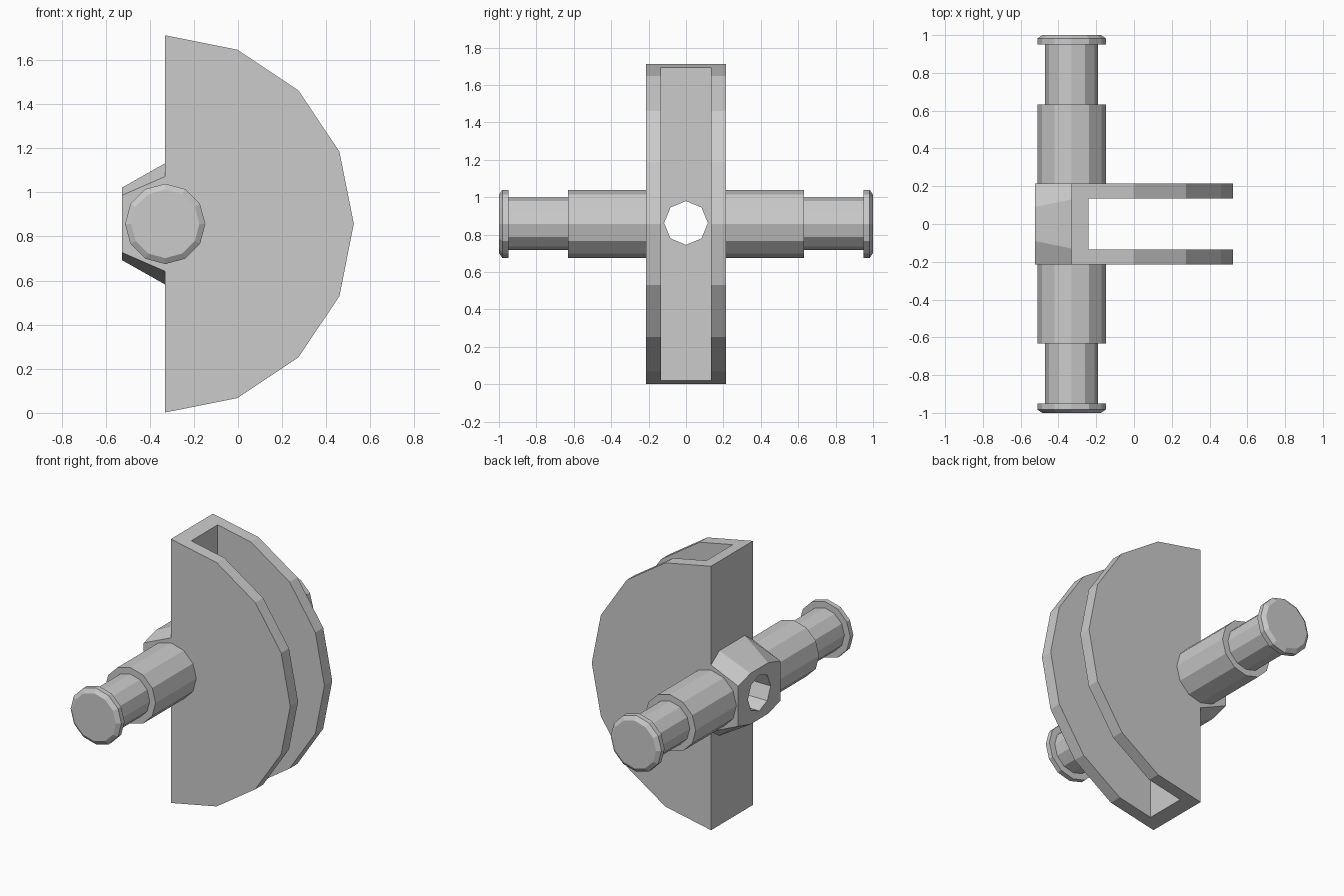
import bpy, bmesh
from math import sin, cos, pi

if "Cube" in bpy.data.objects:
    bpy.data.objects.remove(bpy.data.objects["Cube"])

CX, CZ = -0.33, 0.857      # axle centre
R = 0.855                  # half-disc radius


def loft(name, rings, close=True):
    """Skin a list of equal-length point rings and cap both ends."""
    bm = bmesh.new()
    vs = [[bm.verts.new(p) for p in ring] for ring in rings]
    n = len(vs[0])
    for a, b in zip(vs, vs[1:]):
        for i in range(n):
            j = (i + 1) % n
            bm.faces.new((a[i], a[j], b[j], b[i]))
    bm.faces.new(vs[0])
    bm.faces.new(vs[-1])
    bmesh.ops.recalc_face_normals(bm, faces=bm.faces)
    me = bpy.data.meshes.new(name)
    bm.to_mesh(me)
    bm.free()
    ob = bpy.data.objects.new(name, me)
    bpy.context.collection.objects.link(ob)
    return ob


def cut(ob, cutter):
    m = ob.modifiers.new("cut", 'BOOLEAN')
    m.operation = 'DIFFERENCE'
    m.solver = 'EXACT'
    m.object = cutter
    cutter.hide_render = True
    cutter.display_type = 'WIRE'


# half-disc housing
arc = [(CX + R * cos(t), CZ + R * sin(t)) for t in [-pi / 2 + pi * i / 8 for i in range(9)]]
housing = loft("housing", [[(x, y, z) for x, z in arc] for y in (-0.215, 0.215)])

# tapered boss on the flat back: half width and half height of the flat top and side corner
def boss_ring(x, top_y, top_z, side_z):
    q = [(0.215, side_z), (top_y, top_z), (-top_y, top_z), (-0.215, side_z)]
    q += [(-y, -z) for y, z in q]
    return [(x, y, CZ + z) for y, z in q]

boss = loft("back_boss", [boss_ring(CX, 0.13, 0.275, 0.215), boss_ring(-0.525, 0.09, 0.165, 0.13)])

# slot and octagonal hole cutters
slot = loft("slot_cutter", [[(x, y, z) for x, y in
            ((-0.24, -0.135), (1, -0.135), (1, 0.135), (-0.24, 0.135))] for z in (-0.5, 2.3)])
hole = loft("hole_cutter", [[(x, 0.117 * cos(i * pi / 4), CZ + 0.005 + 0.117 * sin(i * pi / 4))
            for i in range(8)] for x in (-0.8, 0.0)])
cut(housing, slot)
cut(housing, hole)
cut(boss, hole)

# stepped, flanged axle stub, mirrored to both sides
steps = [(0.21, 0.182), (0.632, 0.182), (0.632, 0.14), (0.95, 0.14),
         (0.95, 0.182), (0.982, 0.182), (1.0, 0.155)]
axle = loft("axle_stubs", [[(CX + r * cos(i * pi / 6), y, CZ + r * sin(i * pi / 6))
            for i in range(12)] for y, r in steps])
mirror = axle.modifiers.new("mirror", 'MIRROR')
mirror.use_axis = (False, True, False)
mirror.use_mirror_merge = False
